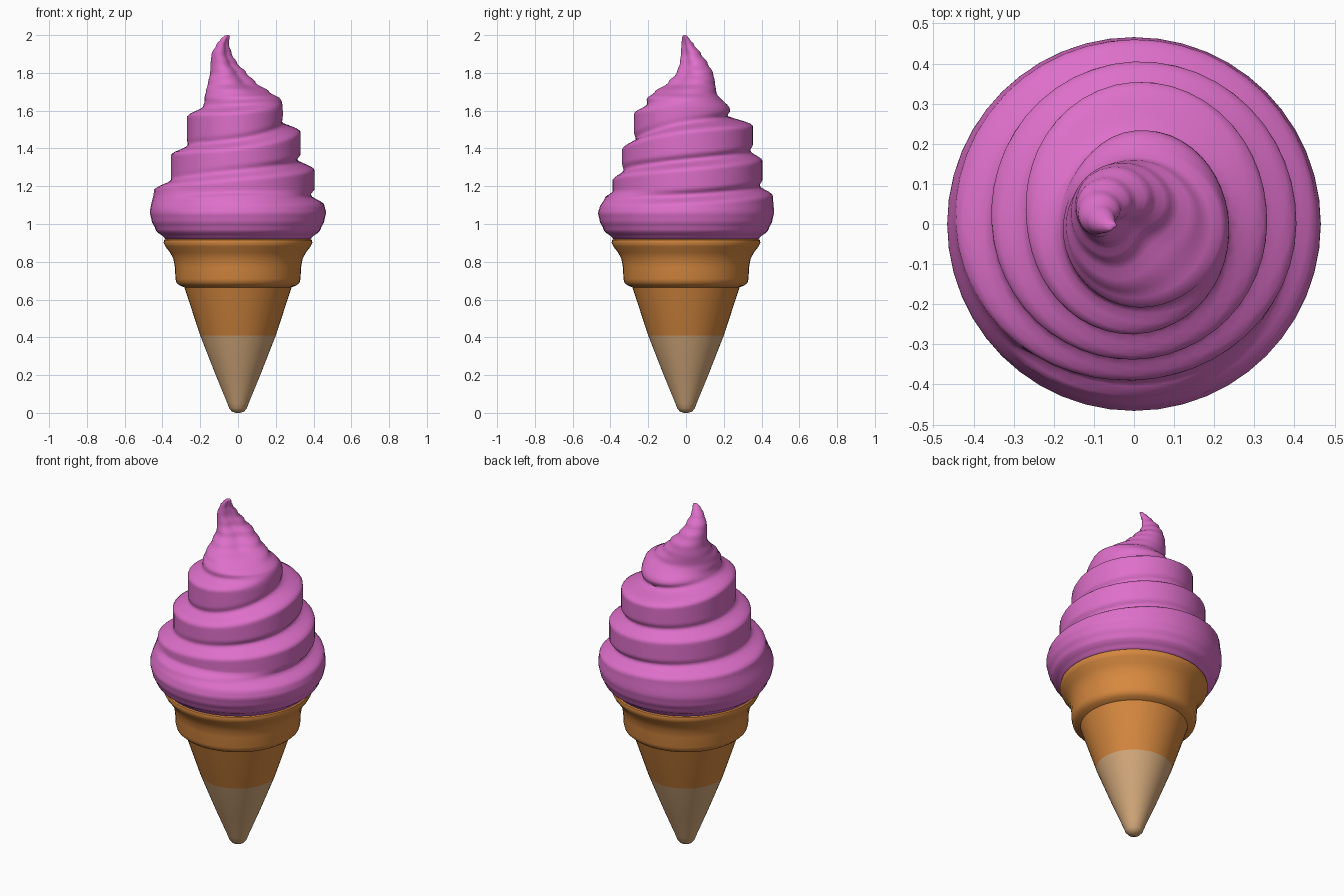
import bpy, bmesh, math

if "Cube" in bpy.data.objects:
    bpy.data.objects.remove(bpy.data.objects["Cube"], do_unlink=True)

SIDES = 48


def material(name, rgb):
    m = bpy.data.materials.new(name)
    m.use_nodes = True
    m.diffuse_color = (*rgb, 1)
    bsdf = m.node_tree.nodes["Principled BSDF"]
    bsdf.inputs["Base Color"].default_value = (*rgb, 1)
    bsdf.inputs["Roughness"].default_value = 0.6
    return m


pink = material("pink cream", (0.73, 0.16, 0.59))
orange = material("orange wafer", (0.68, 0.25, 0.05))
tan = material("tan wafer tip", (0.66, 0.40, 0.20))


def smooth(a, b, f):
    f = max(0, min(1, f))
    return a + (b - a) * f * f * (3 - 2 * f)


def lookup(knots, z):
    """Smoothly interpolate sorted (z, values...) knots."""
    if z <= knots[0][0]:
        return knots[0][1:]
    for a, b in zip(knots, knots[1:]):
        if z <= b[0]:
            f = (z - a[0]) / max(b[0] - a[0], 1e-6)
            return [smooth(p, q, f) for p, q in zip(a[1:], b[1:])]
    return knots[-1][1:]


def skin(name, rings, mats, angle):
    """Join rings of points into a closed, smooth shaded surface."""
    bm = bmesh.new()
    loops = [[bm.verts.new(p) for p in ring] for ring in rings]
    for a, b in zip(loops, loops[1:]):
        for i in range(SIDES):
            j = (i + 1) % SIDES
            bm.faces.new((a[i], a[j], b[j], b[i]))
    bm.faces.new(loops[0][::-1])
    bm.faces.new(loops[-1])
    mesh = bpy.data.meshes.new(name)
    bm.to_mesh(mesh)
    bm.free()
    obj = bpy.data.objects.new(name, mesh)
    bpy.context.collection.objects.link(obj)
    for m in mats:
        mesh.materials.append(m)
    bpy.ops.object.select_all(action="DESELECT")
    obj.select_set(True)
    bpy.context.view_layer.objects.active = obj
    bpy.ops.object.shade_smooth_by_angle(angle=math.radians(angle))
    return obj


def circle(r, z):
    turn = [math.tau * i / SIDES for i in range(SIDES)]
    return [(r * math.cos(a), r * math.sin(a), z) for a in turn]


# Wafer cone with stepped cup, coloured by height
cone_profile = [
    (0.012, 0), (0.033, 0.008), (0.047, 0.025), (0.058, 0.055), (0.118, 0.2),
    (0.2, 0.41), (0.284, 0.665), (0.31, 0.675), (0.326, 0.69), (0.331, 0.71),
    (0.334, 0.77), (0.342, 0.815), (0.36, 0.85), (0.384, 0.88), (0.394, 0.9),
    (0.391, 0.915), (0.378, 0.922), (0.34, 0.92)]
cone = skin("wafer_cone", [circle(r, z) for r, z in cone_profile], [orange, tan], 50)
for face in cone.data.polygons:
    face.material_index = 1 if face.center.z < 0.41 else 0

# Helical crease of the cream: height, radius and the lobe radius above it,
# one entry per quarter turn
START = -4
crease_z = [1.10, 1.11, 1.12, 1.14, 1.155, 1.205, 1.235, 1.285, 1.34, 1.39,
            1.42, 1.45, 1.54, 1.575, 1.625, 1.64, 1.70, 1.75]
crease_r = [0.46, 0.46, 0.458, 0.43, 0.385, 0.39, 0.355, 0.33, 0.312, 0.34,
            0.265, 0.265, 0.232, 0.218, 0.18, 0.2, 0.17, 0.15]
lobe_r = [0.458, 0.46, 0.445, 0.39, 0.405, 0.405, 0.355, 0.338, 0.332, 0.354,
          0.268, 0.275, 0.237, 0.235, 0.165, 0.205, 0.17, 0.15]


def along(table, t):
    """Catmull-Rom value of a quarter-turn table."""
    t = max(0, min(len(table) - 1.001, t - START))
    i, f = int(t), t % 1
    p, a, b, n = [table[max(0, min(len(table) - 1, i + k))] for k in (-1, 0, 1, 2)]
    return a + 0.5 * f * (b - p + f * (2 * p - 5 * a + 4 * b - n + f * (3 * (a - b) + n - p)))


def lobe_knots(quarter):
    knots = [(0.92, 0.385), (0.97, 0.437), (1.02, 0.458), (1.06, 0.466)]
    t = quarter - 4 if quarter > 2.5 else quarter
    while t < 13:
        z = along(crease_z, t)
        knots.append((z - 0.055, along(lobe_r, t - 4)))
        knots.append((z, along(crease_r, t)))
        knots.append((z + 0.03, along(lobe_r, t)))
        t += 4
    return sorted(knots)


# Leaning tip: height, then extent to left, right, front and back
tip_knots = [
    (1.60, -0.2, 0.235, -0.21, 0.21), (1.66, -0.18, 0.228, -0.21, 0.175),
    (1.70, -0.17, 0.17, -0.17, 0.16), (1.75, -0.158, 0.1, -0.1, 0.153),
    (1.80, -0.147, 0.05, -0.055, 0.143), (1.85, -0.145, 0.0, -0.037, 0.115),
    (1.90, -0.14, -0.03, -0.03, 0.08), (1.95, -0.115, -0.046, -0.026, 0.042),
    (1.98, -0.09, -0.045, -0.023, 0.018), (1.995, -0.074, -0.042, -0.018, 0.006),
    (2.0, -0.062, -0.048, -0.012, 0.0)]


def tip_point(a, z):
    x0, x1, y0, y1 = lookup(tip_knots, z)
    hollow = max(0, math.cos(a + math.pi / 4)) ** 4
    k = 1 - 0.4 * hollow * smooth(0, 1, (z - 1.66) / 0.1)
    return ((x0 + x1) / 2 + (x1 - x0) / 2 * k * math.cos(a),
            (y0 + y1) / 2 + (y1 - y0) / 2 * k * math.sin(a))


# Swirled cream: helical lobes blending into the tip
angles = [math.tau * i / SIDES for i in range(SIDES)]
columns = [lobe_knots(4 * i / SIDES) for i in range(SIDES)]
heights = [0.92 + 0.0125 * i for i in range(86)] + [1.99, 1.996, 2.0]
rings = [circle(0.3, 0.915)]
for z in heights:
    ring = []
    blend = smooth(0, 1, (z - 1.59) / 0.1)
    for a, knots in zip(angles, columns):
        r = lookup(knots, z)[0]
        x, y = tip_point(a, z)
        ring.append((r * math.cos(a) * (1 - blend) + x * blend,
                     r * math.sin(a) * (1 - blend) + y * blend, z))
    rings.append(ring)
skin("swirled_cream", rings, [pink], 75)
